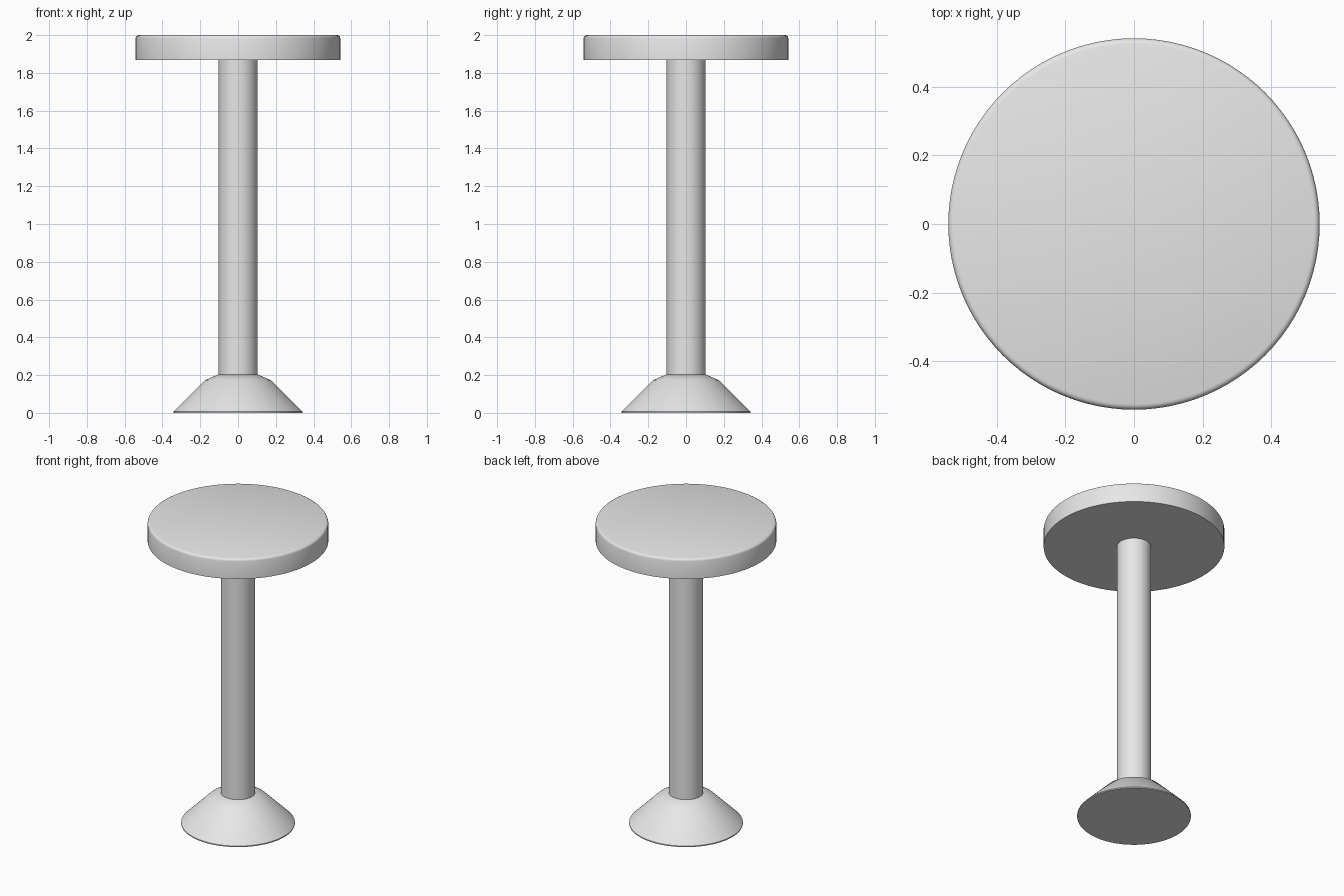
import bpy
import bmesh
from math import radians

cube = bpy.data.objects.get("Cube")
if cube:
    bpy.data.objects.remove(cube, do_unlink=True)

GREY = (0.8, 0.8, 0.8, 1)
grey = bpy.data.materials.new("light grey")
grey.use_nodes = True
grey.diffuse_color = GREY
grey.node_tree.nodes["Principled BSDF"].inputs["Base Color"].default_value = GREY


def lathe(name, profile, sharp_angle, sides=96):
    """Solid of revolution: stacked rings of (radius, height), capped at both ends."""
    bm = bmesh.new()
    rings = []
    for radius, z in profile:
        ring = bmesh.ops.create_circle(bm, segments=sides, radius=radius)["verts"]
        for v in ring:
            v.co.z = z
        rings.append(ring)
    for low, high in zip(rings, rings[1:]):
        for i in range(sides):
            j = (i + 1) % sides
            bm.faces.new((low[i], low[j], high[j], high[i]))
    bm.faces.new(rings[0])
    bm.faces.new(rings[-1])
    bmesh.ops.recalc_face_normals(bm, faces=bm.faces)
    mesh = bpy.data.meshes.new(name)
    bm.to_mesh(mesh)
    bm.free()
    mesh.materials.append(grey)
    obj = bpy.data.objects.new(name, mesh)
    bpy.context.collection.objects.link(obj)
    bpy.ops.object.select_all(action="DESELECT")
    obj.select_set(True)
    bpy.context.view_layer.objects.active = obj
    bpy.ops.object.shade_smooth_by_angle(angle=radians(sharp_angle))
    return obj


# Flared foot with a thin lip and a softened shoulder
lathe("base", [(0.341, 0), (0.341, 0.007), (0.175, 0.173), (0.105, 0.203)], 30)

# Straight column
lathe("post", [(0.103, 0.19), (0.103, 1.88)], 30)

# Round seat with a softly rounded top rim
lathe("seat", [(0.542, 1.868), (0.542, 1.984), (0.540, 1.990),
               (0.537, 1.995), (0.532, 1.998), (0.526, 2.0)], 40)
